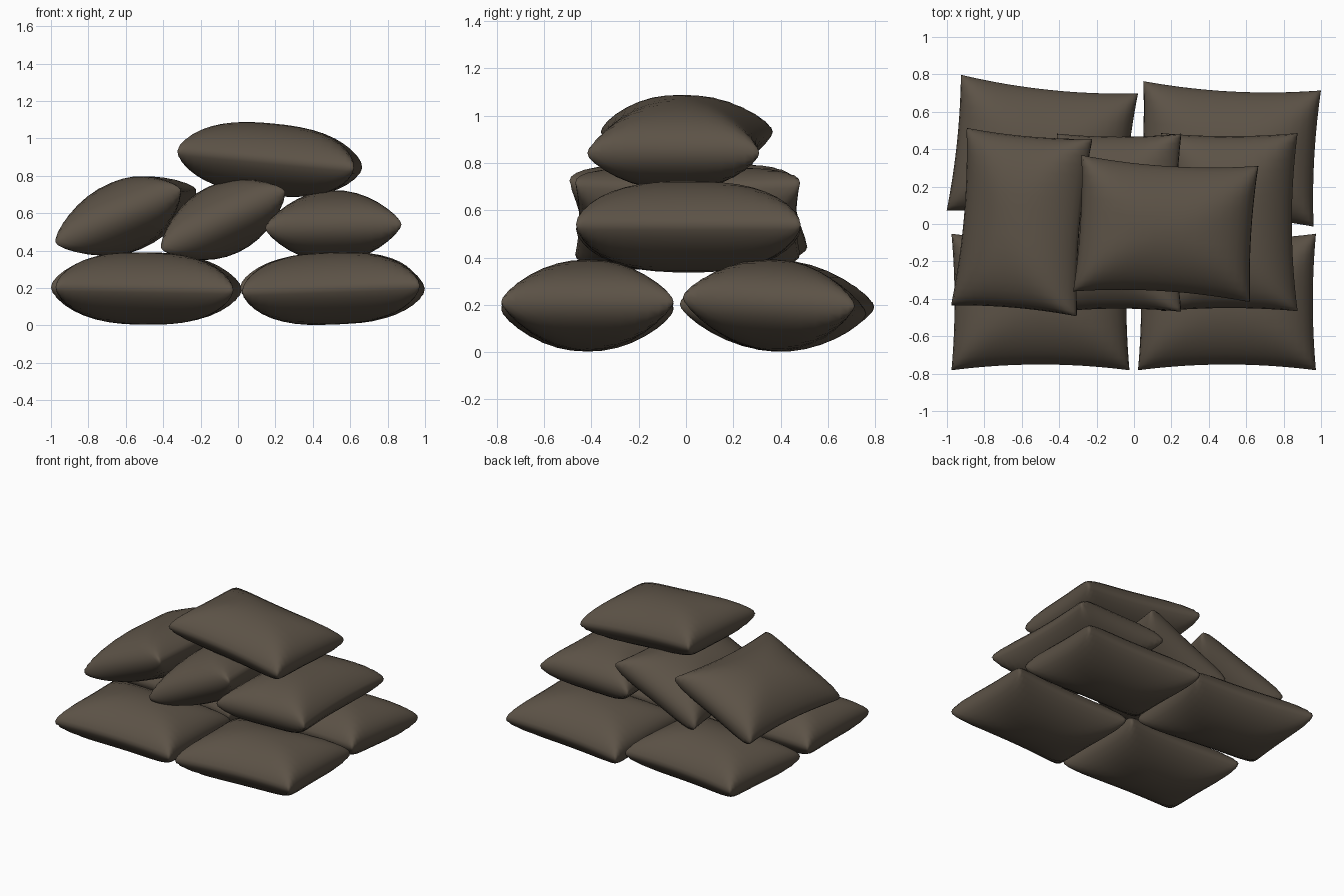
import bpy, bmesh, math
from mathutils import Matrix, Vector

if "Cube" in bpy.data.objects:
    bpy.data.objects.remove(bpy.data.objects["Cube"])

cloth = bpy.data.materials.new("dark brown burlap")
cloth.diffuse_color = (0.107, 0.085, 0.062, 1)
cloth.use_nodes = True
cloth.node_tree.nodes["Principled BSDF"].inputs["Base Color"].default_value = cloth.diffuse_color

HX, HY, HZ = 0.476, 0.365, 0.193   # half length, half width, half thickness
NX, NY = 20, 16


def bulge(u, v):
    """Relative pillow thickness: full in the middle, zero at the seam."""
    f = max(1 - abs(u) ** 2.5, 0) ** 0.5
    g = max(1 - v * v, 0) ** 0.66
    if f < 1e-4 or g < 1e-4:
        return 0
    return 1 / (1 + math.hypot(1 / f - 1, 1 / g - 1))


def sandbag(name, centre, yaw=0, tilt=0, roll=0, turned=False):
    bm = bmesh.new()
    us = [math.sin(math.pi / 2 * (2 * i / NX - 1)) for i in range(NX + 1)]
    vs = [math.sin(math.pi / 2 * (2 * j / NY - 1)) for j in range(NY + 1)]
    for side in (1, -1):
        rows = []
        for u in us:
            row = []
            for v in vs:
                # seam edges pull in between the four corners
                x = HX * u * (1 - 0.035 * (1 - v * v))
                y = HY * v * (1 - 0.085 * (1 - u * u))
                row.append(bm.verts.new((x, y, side * HZ * bulge(u, v))))
            rows.append(row)
        for i in range(NX):
            for j in range(NY):
                q = [rows[i][j], rows[i + 1][j], rows[i + 1][j + 1], rows[i][j + 1]]
                bm.faces.new(q if side > 0 else q[::-1])
    bmesh.ops.remove_doubles(bm, verts=bm.verts, dist=1e-5)
    r = math.radians
    m = (Matrix.Translation(Vector(centre)) @ Matrix.Rotation(r(yaw), 4, 'Z')
         @ Matrix.Rotation(r(tilt), 4, 'Y') @ Matrix.Rotation(r(roll), 4, 'X'))
    if turned:
        m = m @ Matrix.Rotation(r(90), 4, 'Z')
    bm.transform(m)
    me = bpy.data.meshes.new(name)
    bm.to_mesh(me)
    bm.free()
    me.materials.append(cloth)
    ob = bpy.data.objects.new(name, me)
    bpy.context.collection.objects.link(ob)
    bpy.context.view_layer.objects.active = ob
    ob.select_set(True)
    bpy.ops.object.shade_smooth_by_angle(angle=math.radians(70))
    ob.select_set(False)


# bottom layer
sandbag("bag_bottom_back_left", (-0.49, 0.385, 0.197), yaw=-6, roll=-1)
sandbag("bag_bottom_back_right", (0.505, 0.375, 0.197), yaw=-3, tilt=-2, roll=-3)
sandbag("bag_bottom_front_left", (-0.50, -0.417, 0.197), yaw=0, tilt=1)
sandbag("bag_bottom_front_right", (0.497, -0.417, 0.197), yaw=0, tilt=-2)
# middle layer, two bags leaning
sandbag("bag_middle_left", (-0.60, 0.01, 0.585), yaw=-5, tilt=-23, turned=True)
sandbag("bag_middle_centre", (-0.08, 0.007, 0.565), tilt=-25, turned=True)
sandbag("bag_middle_right", (0.51, 0.01, 0.53), tilt=-1.5, turned=True)
# top bag
sandbag("bag_top", (0.17, -0.025, 0.887), yaw=-3.5, tilt=5.5)
